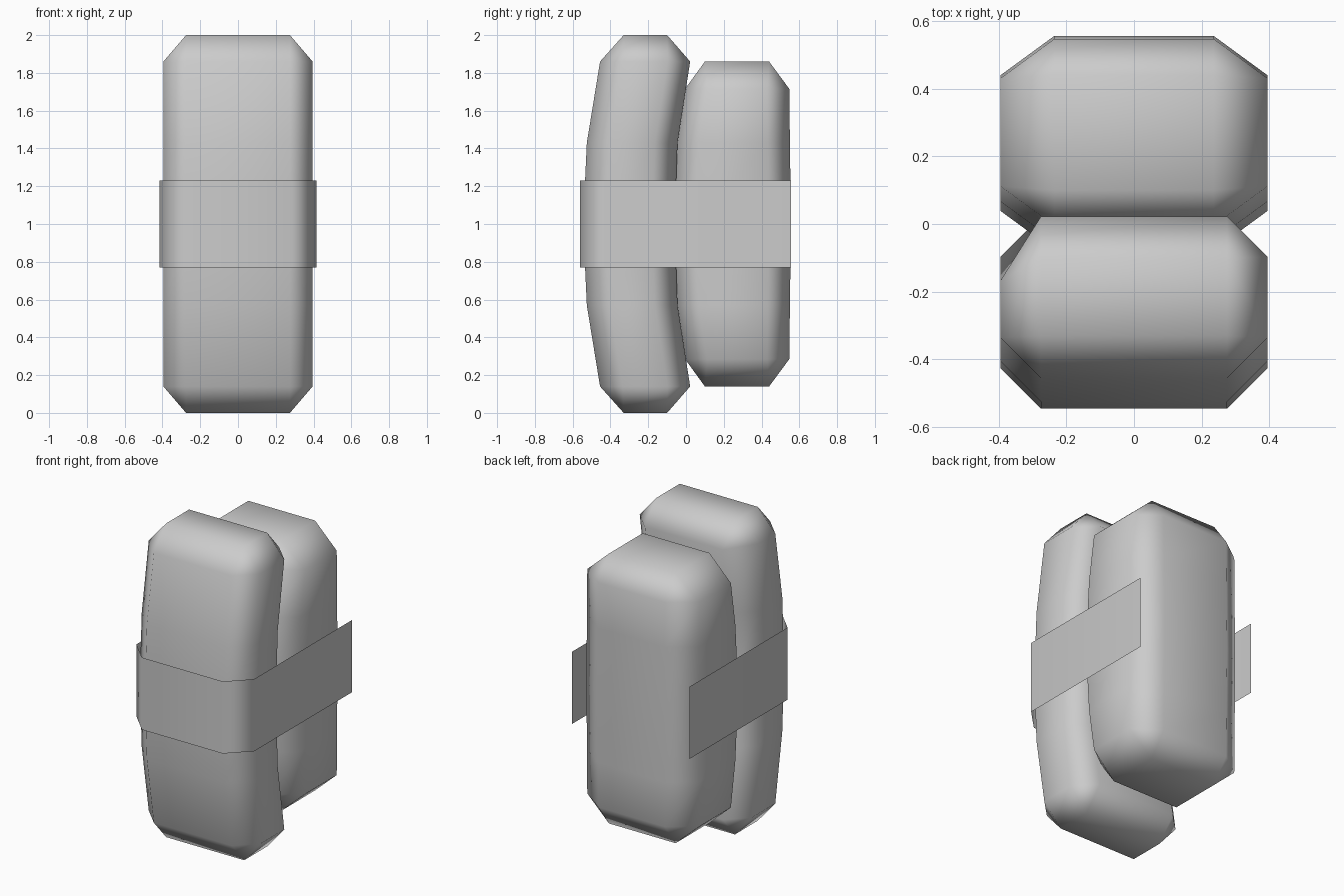
import bpy, bmesh

if "Cube" in bpy.data.objects:
    bpy.data.objects.remove(bpy.data.objects["Cube"])


def finish(name, bm):
    mesh = bpy.data.meshes.new(name)
    bm.to_mesh(mesh)
    bm.free()
    obj = bpy.data.objects.new(name, mesh)
    bpy.context.collection.objects.link(obj)
    for p in mesh.polygons:
        p.use_smooth = True
    obj.modifiers.new("soft_normals", 'WEIGHTED_NORMAL')
    return obj


def octagon(x, y0, y1, cx, cy):
    return [(-x + cx, y0), (x - cx, y0), (x, y0 + cy), (x, y1 - cy),
            (x - cx, y1), (-x + cx, y1), (-x, y1 - cy), (-x, y0 + cy)]


def chamfered_block(name, x, cx, cy, cap, levels):
    """Loft chamfered rings; cap = (z, y0, y1). Mirrored about z = 1."""
    lower = [(z, octagon(x, y0, y1, cx, cy)) for z, y0, y1 in levels]
    # A cap ring with no chamfer collapses to a rectangle after merging
    lower.insert(0, (cap[0], octagon(x - cx, cap[1], cap[2], 0, 0)))
    sections = lower + [(2 - z, ring) for z, ring in reversed(lower[:-1])]
    bm = bmesh.new()
    rings = [[bm.verts.new((px, py, z)) for px, py in ring] for z, ring in sections]
    for a, b in zip(rings, rings[1:]):
        for i in range(8):
            j = (i + 1) % 8
            bm.faces.new((a[i], a[j], b[j], b[i]))
    bm.faces.new(rings[0][::-1])
    bm.faces.new(rings[-1])
    bmesh.ops.remove_doubles(bm, verts=bm.verts[:], dist=0.0005)
    bmesh.ops.recalc_face_normals(bm, faces=bm.faces[:])
    return finish(name, bm)


# Curved topping slab at the front
slab = chamfered_block("topping_slab", 0.395, 0.12, 0.12, (0.0, -0.33, -0.10),
                       [(0.14, -0.455, 0.022), (0.57, -0.525, -0.045), (1.0, -0.545, -0.06)])
# One upper back corner is slightly pinched
for v in slab.data.vertices:
    if v.co.x < -0.39 and v.co.z > 1.8 and v.co.y > -0.2:
        v.co.y -= 0.07

# Rice block behind it, its front following the slab
chamfered_block("rice_block", 0.395, 0.16, 0.117, (0.14, 0.10, 0.44),
                [(0.285, -0.005, 0.547), (0.57, -0.05, 0.55), (1.0, -0.078, 0.556)])

# Thin open band wrapped round the front and sides
path = [(-0.415, 0.555), (-0.415, -0.43), (-0.285, -0.56),
        (0.285, -0.56), (0.415, -0.43), (0.415, 0.555)]
bm = bmesh.new()
low, high = [[bm.verts.new((x, y, z)) for x, y in path] for z in (0.77, 1.23)]
for i in range(len(path) - 1):
    bm.faces.new((low[i], low[i + 1], high[i + 1], high[i]))
finish("wrap_band", bm)
